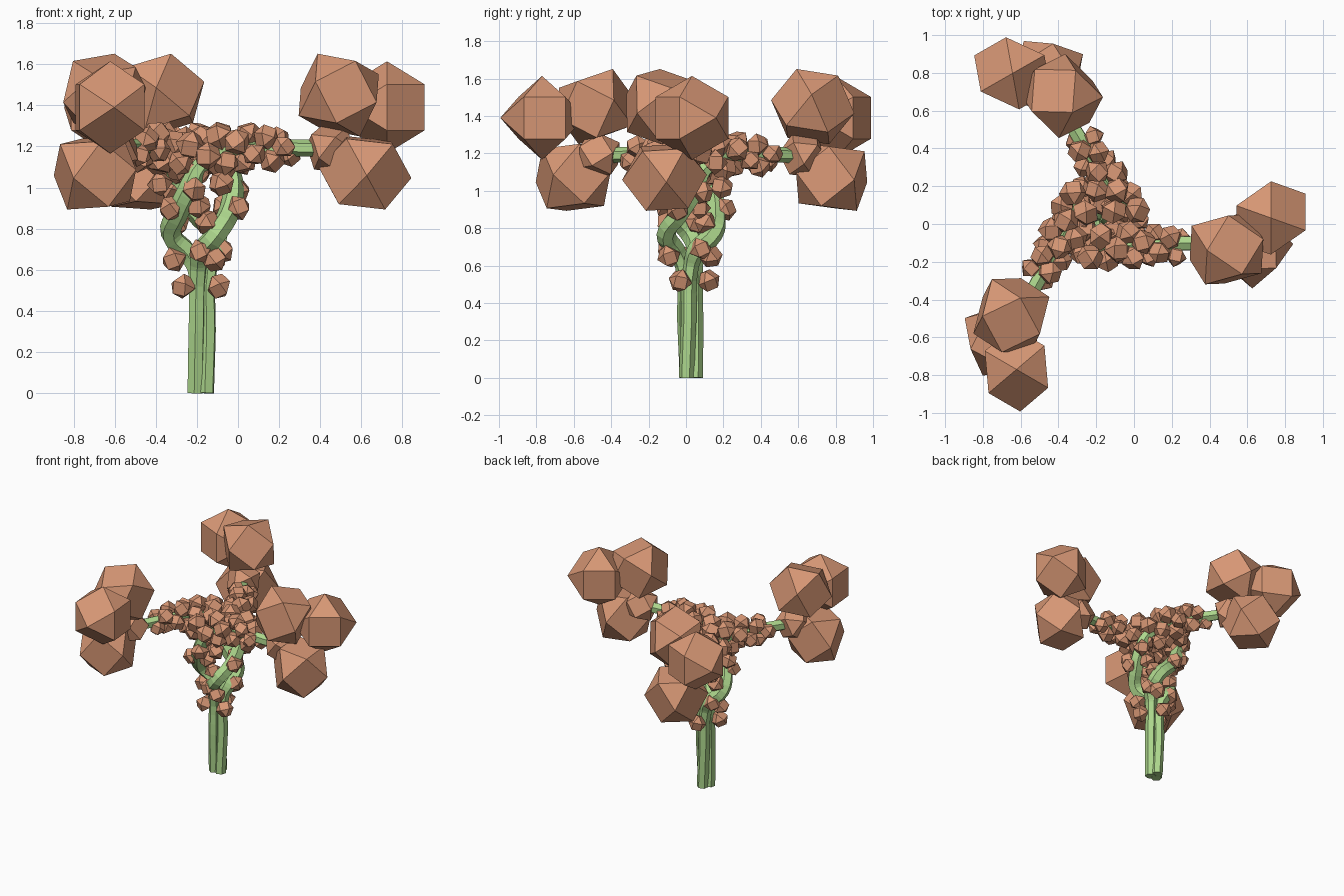
import bpy, bmesh, math, random
from mathutils import Vector, Matrix, Euler

cube = bpy.data.objects.get("Cube")
if cube:
    bpy.data.objects.remove(cube, do_unlink=True)
random.seed(7)
AXIS = Vector((-0.18, 0.02, 0))


def material(name, rgb):
    m = bpy.data.materials.new(name)
    m.use_nodes = True
    m.diffuse_color = (*rgb, 1)
    m.node_tree.nodes["Principled BSDF"].inputs["Base Color"].default_value = (*rgb, 1)
    return m


green = material("stem_green", (0.42, 0.68, 0.265))
brown = material("bud_brown", (0.68, 0.31, 0.178))


def polar(r, deg, z):
    a = math.radians(deg)
    return Vector((r * math.cos(a), r * math.sin(a), z))


def frame(first, second):
    """Rotation whose first two axes follow the given directions."""
    u = Vector(first).normalized()
    w = u.cross(Vector(second)).normalized()
    return Matrix((u, w.cross(u), w)).transposed()


def random_turn():
    return Euler([random.uniform(0, math.tau) for _ in range(3)]).to_matrix()


def add_bud(bm, centre, radius, turn):
    """Faceted bud: a cube with its corners cut to the edge midpoints."""
    verts = []
    for axis in range(3):
        for s in (-1, 1):
            for t in (-1, 1):
                p = Vector((0, 0, 0))
                p[(axis + 1) % 3], p[(axis + 2) % 3] = s, t
                verts.append(bm.verts.new(Vector(centre) + turn @ p.normalized() * radius))
    bmesh.ops.convex_hull(bm, input=verts)


def finish(bm, name):
    bmesh.ops.dissolve_limit(bm, angle_limit=0.02, verts=bm.verts[:], edges=bm.edges[:])
    bmesh.ops.recalc_face_normals(bm, faces=bm.faces[:])
    mesh = bpy.data.meshes.new(name)
    bm.to_mesh(mesh)
    bm.free()
    mesh.materials.append(brown)
    return mesh


# One strand: trunk third, widening spiral, then a straight arm
path = [polar(*p) for p in [
    (0.03, -275, 0), (0.034, -250, 0.3), (0.04, -228, 0.6), (0.075, -210, 0.68),
    (0.145, -180, 0.77), (0.145, -140, 0.88), (0.16, -110, 1.0), (0.155, -92, 1.1)]]
path += [Vector(p) for p in [(0.1, -0.14, 1.17), (0.25, -0.13, 1.19), (0.62, -0.12, 1.19)]]
strand = bpy.data.curves.new("strand", "CURVE")
strand.dimensions = "3D"
strand.bevel_depth = 0.044
strand.bevel_resolution = 1
strand.resolution_u = 4
strand.use_fill_caps = True
spline = strand.splines.new("BEZIER")
spline.bezier_points.add(len(path) - 1)
for point, co in zip(spline.bezier_points, path):
    point.co = co
    point.radius = 1.2 if 0.65 < co.z < 1.05 else 0.94
    point.handle_left_type = point.handle_right_type = "AUTO"
spline.use_smooth = False
strand.materials.append(green)

# Small buds: rings on the trunk and spiral
bm = bmesh.new()
for r, deg, z in [(0.1, 90, 0.52), (0.13, 60, 0.65), (0.115, 30, 0.69), (0.12, -75, 0.83),
                  (0.19, -20, 0.9), (0.12, -95, 0.91), (0.19, 20, 0.99), (0.2, -60, 1.02),
                  (0.13, -30, 1.09), (0.2, 0, 1.12), (0.08, 40, 1.14)]:
    add_bud(bm, polar(r, deg, z), 0.064, random_turn())
# Small buds wrapped around the arm, shrinking outward
COUNT = 19
for i in range(COUNT):
    t = i / (COUNT - 1)
    a = i * 2.4
    spread = 0.085 - 0.03 * t
    centre = Vector((-0.08 + 0.51 * t, -0.135 + spread * math.cos(a),
                     1.145 + 0.05 * min(1, 2 * t) + spread * math.sin(a)))
    add_bud(bm, centre, (0.075 - 0.015 * t) * random.uniform(0.92, 1.1), random_turn())
buds = finish(bm, "small_buds")

# Three large buds round a medium one at the end of the arm
bm = bmesh.new()
add_bud(bm, (0.67, -0.155, 1.45), 0.226, frame((-0.94, -0.185, 0.317), (0.28, 0.154, 0.935)))
add_bud(bm, (0.905, 0.012, 1.39), 0.224, frame((-0.574, 0.819, 0), (-0.819, -0.574, 1)))
add_bud(bm, (0.798, -0.135, 1.072), 0.227, frame((0.676, 0.736, -0.038), (-0.113, 0.06, -0.99)))
add_bud(bm, (0.63, -0.12, 1.19), 0.13, frame((1, 0.3, 0.2), (0, 1, 0.4)))
heads = finish(bm, "large_buds")

# Repeat each part three times about the trunk axis
for k in range(3):
    for name, data in (("strand", strand), ("small_buds", buds), ("large_buds", heads)):
        ob = bpy.data.objects.new(f"{name}_{k + 1}", data)
        ob.location = AXIS
        ob.rotation_euler.z = k * math.tau / 3
        bpy.context.collection.objects.link(ob)
